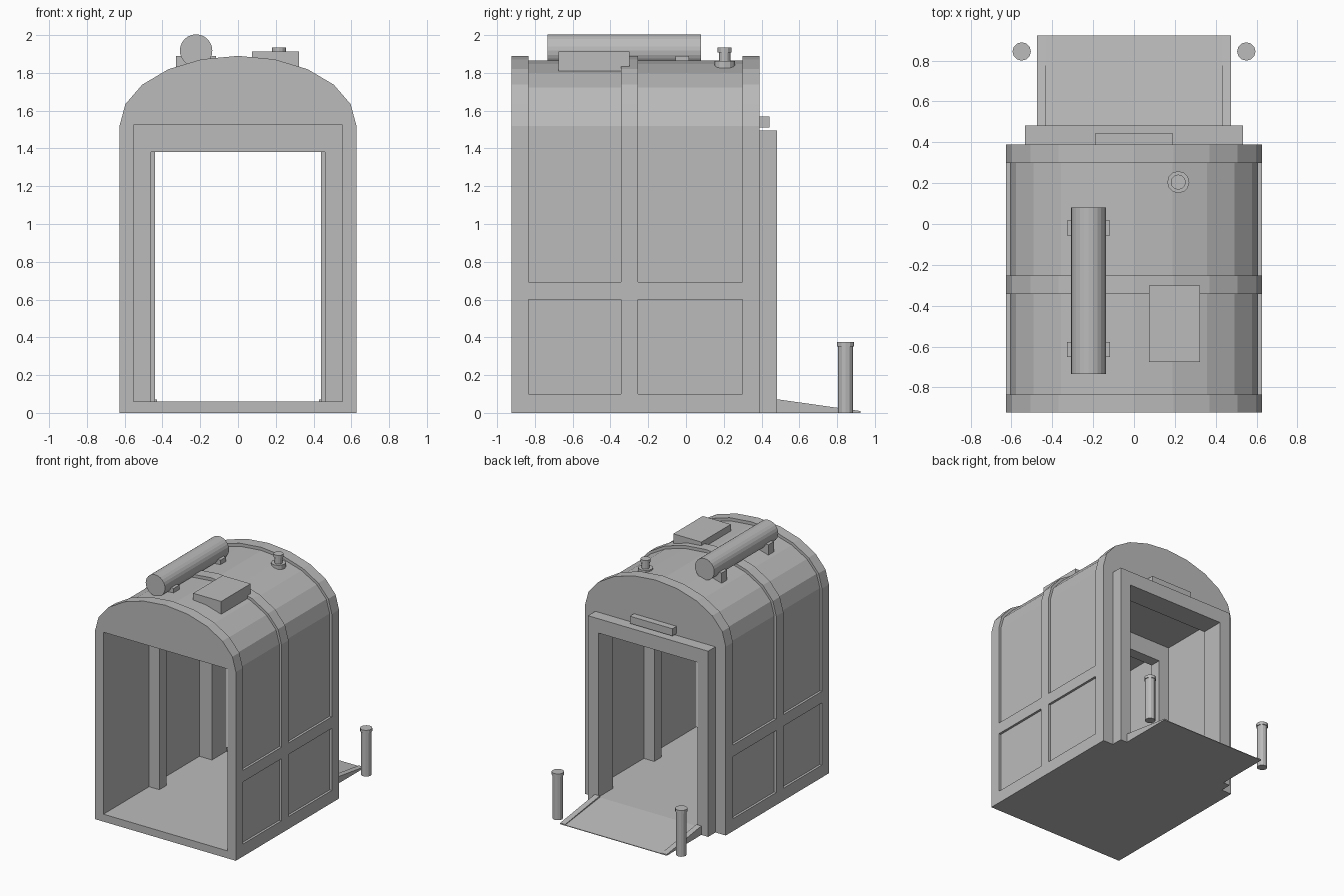
import bpy, bmesh, math
from mathutils import Matrix

if "Cube" in bpy.data.objects:
    bpy.data.objects.remove(bpy.data.objects["Cube"], do_unlink=True)

grey = bpy.data.materials.new("plain_grey")
grey.use_nodes = True
grey.diffuse_color = (0.5, 0.5, 0.5, 1)
grey.node_tree.nodes["Principled BSDF"].inputs["Base Color"].default_value = (0.5, 0.5, 0.5, 1)


def finish(name, bm):
    bmesh.ops.remove_doubles(bm, verts=bm.verts, dist=0.0001)
    bmesh.ops.dissolve_degenerate(bm, edges=bm.edges, dist=0.0001)
    bmesh.ops.recalc_face_normals(bm, faces=bm.faces)
    mesh = bpy.data.meshes.new(name)
    bm.to_mesh(mesh)
    bm.free()
    mesh.materials.append(grey)
    obj = bpy.data.objects.new(name, mesh)
    bpy.context.collection.objects.link(obj)
    return obj


def loft(name, stations):
    """Join matching x-z rings placed along y and cap both ends."""
    bm = bmesh.new()
    rings = [[bm.verts.new((x, y, z)) for x, z in ring] for y, ring in stations]
    for a, b in zip(rings, rings[1:]):
        for i in range(len(a)):
            j = (i + 1) % len(a)
            bm.faces.new((a[i], a[j], b[j], b[i]))
    bm.faces.new(rings[0])
    bm.faces.new(rings[-1])
    return finish(name, bm)


def box(name, x, y, z):
    ring = [(x[0], z[0]), (x[1], z[0]), (x[1], z[1]), (x[0], z[1])]
    return loft(name, [(y[0], ring), (y[1], ring)])


def cylinder(name, loc, r1, r2, length, sides, along_y=False):
    bm = bmesh.new()
    turn = Matrix.Rotation(math.pi / 2, 4, "X") if along_y else Matrix()
    bmesh.ops.create_cone(bm, cap_ends=True, segments=sides, radius1=r1, radius2=r2,
                          depth=length, matrix=Matrix.Translation(loc) @ turn)
    return finish(name, bm)


def arch(half, rise, steps=10):
    curve = [(half * math.cos(math.pi * i / steps),
              SPRING + rise * math.sin(math.pi * i / steps)) for i in range(steps + 1)]
    return [(half, 0)] + curve + [(-half, 0)]


def opening(half, top):
    return [(-half, 0), (-half, top), (half, top), (half, 0)]


# Arched shell with raised ribs outside and narrower portals inside
SPRING = 1.52
RIB, PANEL = arch(0.627, 0.37), arch(0.608, 0.345)
ROOM, PORTAL, DOOR = opening(0.552, 1.525), opening(0.46, 1.38), opening(0.44, 1.38)
FRONT, MID_A, MID_B, REAR = -0.835, -0.343, -0.253, 0.298
loft("shell", [
    (-0.923, RIB + ROOM), (FRONT, RIB + ROOM), (FRONT, PANEL + ROOM),
    (MID_A, PANEL + ROOM), (MID_A, RIB + PORTAL), (MID_B, RIB + PORTAL),
    (MID_B, PANEL + ROOM), (REAR, PANEL + ROOM), (REAR, RIB + DOOR), (0.39, RIB + DOOR)])
box("floor", (-0.553, 0.553), (-0.923, 0.39), (0, 0.06))

# Rails framing the recessed side panels
for side, s in (("left", 1), ("right", -1)):
    xs = sorted((s * 0.6, s * 0.627))
    for part, y in (("front", (FRONT, MID_A)), ("rear", (MID_B, REAR))):
        box(f"{side}_{part}_sill", xs, y, (0, 0.1))
        box(f"{side}_{part}_belt", xs, y, (0.6, 0.693))

# Rear door surround, threshold and lamp box above it
surround = [(0.535, 0), (0.535, 1.495), (-0.535, 1.495), (-0.535, 0)] + DOOR
loft("door_surround", [(0.39, surround), (0.483, surround)])
box("threshold", (-0.441, 0.441), (0.39, 0.483), (0, 0.06))
box("door_lamp_box", (-0.19, 0.19), (0.39, 0.443), (1.51, 1.568))


def wedge(name, x0, x1, high, low):
    def ring(h):
        return [(x0, 0), (x1, 0), (x1, h), (x0, h)]
    return loft(name, [(0.483, ring(high)), (0.923, ring(low))])


# Entry ramp with side curbs
wedge("ramp", -0.43, 0.43, 0.06, 0.005)
for side, s in (("left", 1), ("right", -1)):
    wedge(f"{side}_ramp_curb", s * 0.43, s * 0.475, 0.072, 0.01)
    # Bollards beside the ramp
    cylinder(f"{side}_bollard", (s * 0.55, 0.845, 0.18), 0.039, 0.039, 0.36, 12)
    cylinder(f"{side}_bollard_cap", (s * 0.55, 0.845, 0.363), 0.045, 0.045, 0.024, 12)

# Roof tank on two saddles
cylinder("roof_tank", (-0.222, -0.327, 1.918), 0.086, 0.086, 0.815, 24, along_y=True)
for part, y in (("front", -0.615), ("rear", -0.02)):
    box(f"{part}_tank_saddle", (-0.328, -0.117), (y - 0.036, y + 0.036), (1.8, 1.89))

# Roof equipment box and vent pipe
box("roof_unit", (0.073, 0.323), (-0.675, -0.3), (1.808, 1.912))
cylinder("vent_flange", (0.217, 0.205, 1.845), 0.054, 0.054, 0.036, 12)
cylinder("vent_pipe", (0.217, 0.205, 1.87), 0.03, 0.03, 0.1, 12)
cylinder("vent_cap", (0.217, 0.205, 1.922), 0.037, 0.037, 0.026, 12)
